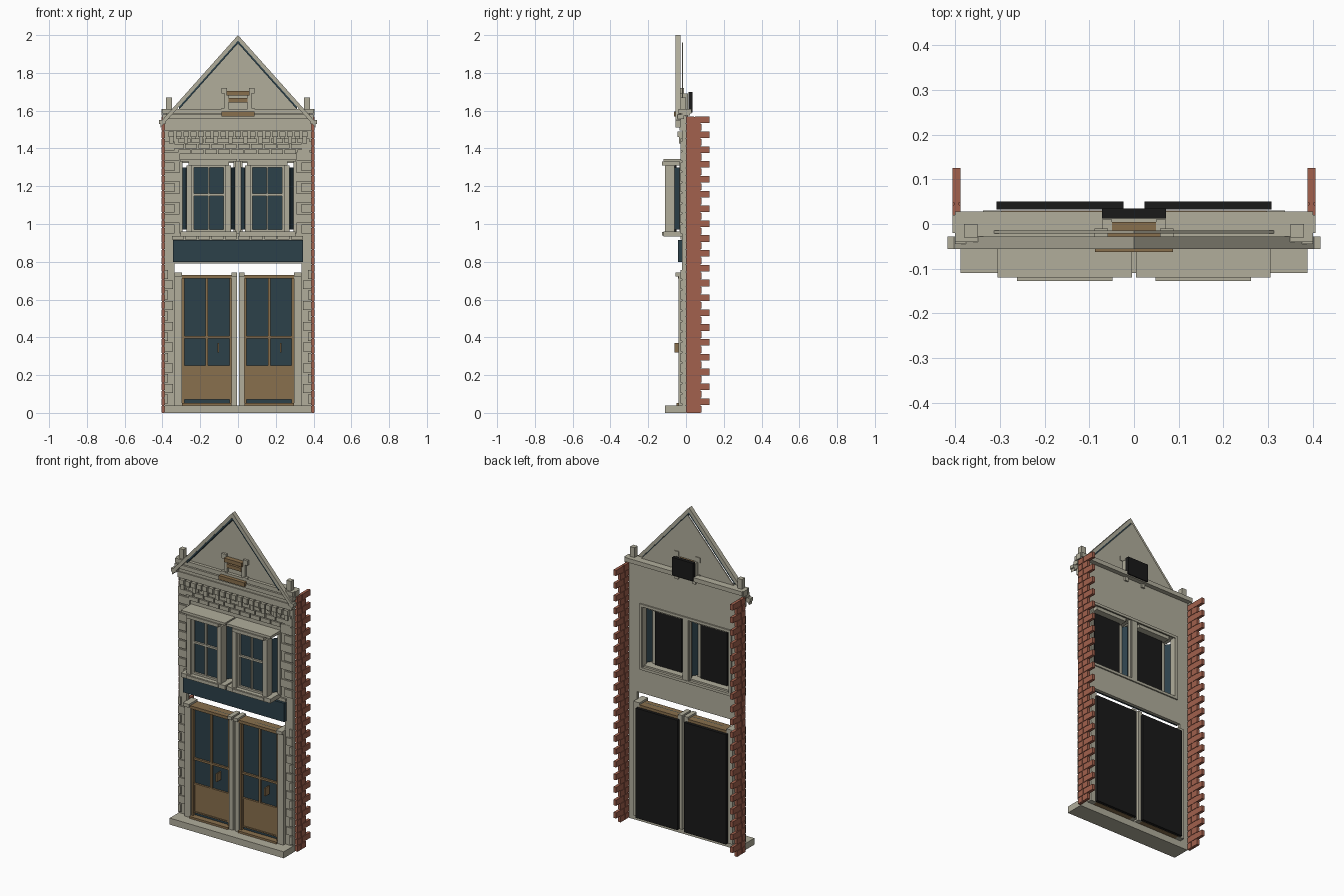
import bpy, bmesh, math
from mathutils import Matrix, Vector

cube = bpy.data.objects.get("Cube")
if cube:
    bpy.data.objects.remove(cube, do_unlink=True)


def material(name, *rgb):
    mat = bpy.data.materials.new(name)
    mat.use_nodes = True
    mat.diffuse_color = (*rgb, 1)
    mat.node_tree.nodes["Principled BSDF"].inputs["Base Color"].default_value = (*rgb, 1)
    return mat


STONE = material("stone", .44, .42, .33)
BRICK = material("red brick", .36, .12, .075)
WOOD = material("brown wood", .25, .16, .075)
BLUE = material("dark blue", .025, .052, .068)
BLACK = material("black", .01, .01, .01)


def finish(name, bm, mat):
    mesh = bpy.data.meshes.new(name)
    bmesh.ops.recalc_face_normals(bm, faces=bm.faces)
    bm.to_mesh(mesh)
    bm.free()
    mesh.materials.append(mat)
    bpy.context.collection.objects.link(bpy.data.objects.new(name, mesh))


def boxes(name, mat, spans, mirror=False):
    """One object from boxes, each given by its x, y and z span."""
    bm = bmesh.new()
    spans = list(spans)
    if mirror:
        spans += [((-right, -left), y, z) for (left, right), y, z in spans]
    for span in spans:
        middle = Vector([(low + high) / 2 for low, high in span])
        size = Vector([high - low for low, high in span])
        bmesh.ops.create_cube(bm, matrix=Matrix.LocRotScale(middle, None, size))
    finish(name, bm, mat)


def prism(name, mat, outlines, y):
    """Extrude outlines of (x, z) points through the y span."""
    front, back = y
    bm = bmesh.new()
    for outline in outlines:
        face = bm.faces.new([bm.verts.new((x, front, z)) for x, z in outline])
        new = bmesh.ops.extrude_face_region(bm, geom=[face])["geom"]
        moved = [v for v in new if isinstance(v, bmesh.types.BMVert)]
        bmesh.ops.translate(bm, vec=(0, back - front, 0), verts=moved)
    finish(name, bm, mat)


def around(centre, half):
    return (centre - half, centre + half)


def rise(low, height):
    return (low, low + height)


def drop(high, height):
    return (high - height, high)


def proud(depth):
    """Depth span from inside the wall out to the front."""
    return (-depth, -.01)


def ring(x, y, z, width):
    """Four members of a frame inside the given x and z spans."""
    sides = (z[0] + width, z[1] - width)
    return [(x, y, rise(z[0], width)), (x, y, drop(z[1], width)),
            (rise(x[0], width), y, sides), (drop(x[1], width), y, sides)]


# Main levels and widths
edge = .388
wall = (-.02, 0)
step_top = .04
sign_low = .79
sill = .95
head = .33 + 1
corbel_base = 1.46
cornice_base = 1.53
ledge = 1.61
ridge = 2
gap = .003
full = around(0, edge)
coping = around(0, .4)

# Wall with window openings, door piers and threshold
boxes("threshold", STONE, [(full, (-.11, 0), (0, step_top))])
boxes("wall", STONE, [
    (full, wall, (sign_low, sill)), (full, wall, (head, ledge - .02)),
    (around(0, .025), wall, (sill, head))])
boxes("wall_sides", STONE, [((.3, edge), wall, (sill, head)),
                            ((.335, edge), wall, (step_top, sign_low))], True)

# Toothed red brick returns at both sides
rows = 40
course = (cornice_base + step_top) / rows
brick_x = (edge, .406)
bricks = []
for row in range(rows):
    z = (row * course + gap, (row + 1) * course - gap / 2)
    joint, tip = (.045, .125) if row % 2 else (.035, .082)
    bricks += [(brick_x, (0, joint - gap), z), (brick_x, (joint + gap, tip), z)]
boxes("side_bricks", BRICK, bricks, True)
boxes("brick_core", BRICK, [((edge + gap, .402), (gap, .078), (0, rows * course - gap))], True)

# Stone quoins beside the doors and windows
quoin = .055
quoins = []
for base, count, inner in ((.05, 13, .345), (sill, 9, .31)):
    for row in range(count):
        start = inner + (0 if row % 2 else .025)
        quoins.append(((start, edge), proud(.028), rise(base + row * quoin, quoin * .85)))
boxes("quoins", STONE, quoins, True)

# Running courses of stone above the sign and above the windows
length = .07
courses = []
for row in range(4):
    z = rise(head + .01 + row * course * .75, course * .62) if row else rise(.917, course / 2)
    for i in range(10):
        x = rise((i - 5 + row % 2 / 2) * length, length * .9)
        courses.append((x, proud(.03), z))
boxes("stone_courses", STONE, courses)

# Corbel table with alternating long and short drops
corbels = []
for i in range(-9, 10):
    x = i * course
    corbels += [(around(x, .015), proud(.046), rise(corbel_base, .03)),
                (around(x, .011), proud(.038), drop(corbel_base, .025 * (i % 2) + .01))]
boxes("corbels", STONE, corbels)

# Cornice mouldings and corner finials
boxes("cornice", STONE, [
    (full, proud(.035), drop(cornice_base, .036)),
    (full, proud(.028), rise(cornice_base, .025)),
    (coping, proud(.045), drop(ledge - .03, .025)),
    (coping, (-.04, .028), drop(ledge, .026))])
boxes("corner_finials", STONE, [
    (around(.365, .015), (-.03, 0), (cornice_base, ledge + .06)),
    (around(.4, .006), around(0, .02), drop(ledge, .035))], True)

# Gable panel and sloping bargeboards with a dark lining
slope = 1.12


def rakes(top, thick, reach):
    shapes = []
    for end in (-reach, reach):
        low = top - slope * reach
        shapes.append([(0, top), (end, low), (end, low - thick), (0, top - thick)])
    return shapes


board = around(-.042, .014)
board_thick = .03
peak = ridge - board_thick - gap * 3
half_base = (peak - ledge) / slope
prism("gable_panel", STONE, [[(-half_base, ledge), (half_base, ledge), (0, peak)]],
      around(-.018, gap))
prism("bargeboards", STONE, rakes(ridge, board_thick, .41), board)
prism("bargeboard_lining", BLUE, rakes(ridge - board_thick, .014, half_base), around(-.042, .012))
boxes("bargeboard_feet", STONE, [(around(.4, .017), board, rise(cornice_base, .02))], True)

# Small gable window
vent = (ledge, ledge + .08)
boxes("gable_window_posts", STONE, [
    (around(.06, .011), (-.035, .01), (cornice_base + .03, vent[1])),
    (around(.073, .015), proud(.035), rise(vent[1], .03)),
    (around(.073, .015), proud(.04), rise(ledge - .015, .02))], True)
boxes("gable_window_wood", WOOD, [
    (around(0, .087), (-.063, -.02), drop(ledge - .015, .025)),
    (around(0, .06), (-.05, -.02), rise(vent[1] - .01, .024)),
    (around(0, .05), (-.04, 0), around(sum(vent) / 2 + .005, .011)),
    (around(0, .057), around(-.01, .014), drop(vent[1], .01))])
boxes("gable_window_back", BLACK, [(around(0, .071), (.012, .035), (ledge - .02, vent[1] + .01))])

# Shop sign
boxes("sign_board", BLUE, [(around(0, .344), proud(.043), (sign_low + .01, .915))])

# Pair of bay windows: crown, sill, frame, glazing bars and wall jambs
bay = .155
pane = .09
bay_out = .11
bay_x = around(bay, .15)
frame_z = (sill + .01, head - .02)
middle_z = sum(frame_z) / 2
pane_x = around(bay, pane)
bars = (-.095, -.07)
bay_parts = [(bay_x, proud(.12), rise(frame_z[1] + .02, .015)),
             (bay_x, proud(.12), drop(frame_z[0], .026)),
             (pane_x, bars, around(middle_z + .02, .006)),
             (around(bay, .005), bars, frame_z)]
for low in (frame_z[1], sill - .012):
    bay_parts.append((around(bay, .107), proud(.127), rise(low, .02)))
for side in (-1, 1):
    bay_parts += [(around(bay + side * .104, .014), (-bay_out, -.06), frame_z),
                  (around(bay + side * .146, .008), around(-.015, .02), (sill, head))]
bay_parts += ring(pane_x, bars, frame_z, .012)
boxes("bay_frames", STONE, bay_parts, True)
boxes("bay_glass", BLUE, [(pane_x, around(-.08, gap), frame_z)], True)
boxes("bay_backs", BLACK, [(pane_x, around(-.056, .006), frame_z)], True)

# Slanted side panes of the bays
bm = bmesh.new()
for centre in (-bay, bay):
    for side in (-1, 1):
        turn = Matrix.Rotation(side * math.radians(55), 4, "Z")
        place = Matrix.Translation((centre + side * .127, -.046, middle_z))
        size = Matrix.Diagonal((.034, .005, frame_z[1] - frame_z[0] - .02, 1))
        bmesh.ops.create_cube(bm, matrix=place @ turn @ size)
finish("bay_side_glass", bm, BLUE)

# Raised surround at the rear of the window openings
boxes("window_rear_trim", STONE, ring(around(0, .312), (0, .008), (sill - .015, head + .01), .016))

# Pair of doors: stone posts, wooden frame, glass and backing
door = .165
door_x = around(door, .131)
inner, outer = door_x
door_z = (step_top, .73)
post_top = door_z[1] - .008
posts = []
for x in ((.006, inner), (outer, .337)):
    posts += [(x, (-.04, .03), (step_top, post_top)),
              (x, (-.055, .03), rise(post_top, .02))]
boxes("door_posts", STONE, posts, True)

panel_x = (inner + .011, outer - .011)
panel_z = (.07, .25)
bar_y = proud(.026)
boxes("door_frames", WOOD, [
    *ring(door_x, (-.03, .03), door_z, .012),
    (door_x, (-.042, .03), drop(door_z[1], .018)),
    (door_x, (-.05, .03), rise(step_top, .012)),
    (door_x, bar_y, around(.4, .006)),
    (around(door, .006), bar_y, (panel_z[1], door_z[1]))], True)
boxes("door_panels", WOOD, [(panel_x, proud(.022), panel_z)], True)
boxes("door_panel_rails", WOOD, ring(panel_x, bar_y, panel_z, .008), True)
boxes("door_glass", BLUE, [(panel_x, proud(.014), door_z)], True)
boxes("door_handles", WOOD, [(around(centre + .061, .004), (-.062, -.02), rise(.32, .05))
                             for centre in (-door, door)])
boxes("door_backs", BLACK, [(around(door, .142), (.032, .05), (step_top, door_z[1] - .015))], True)
